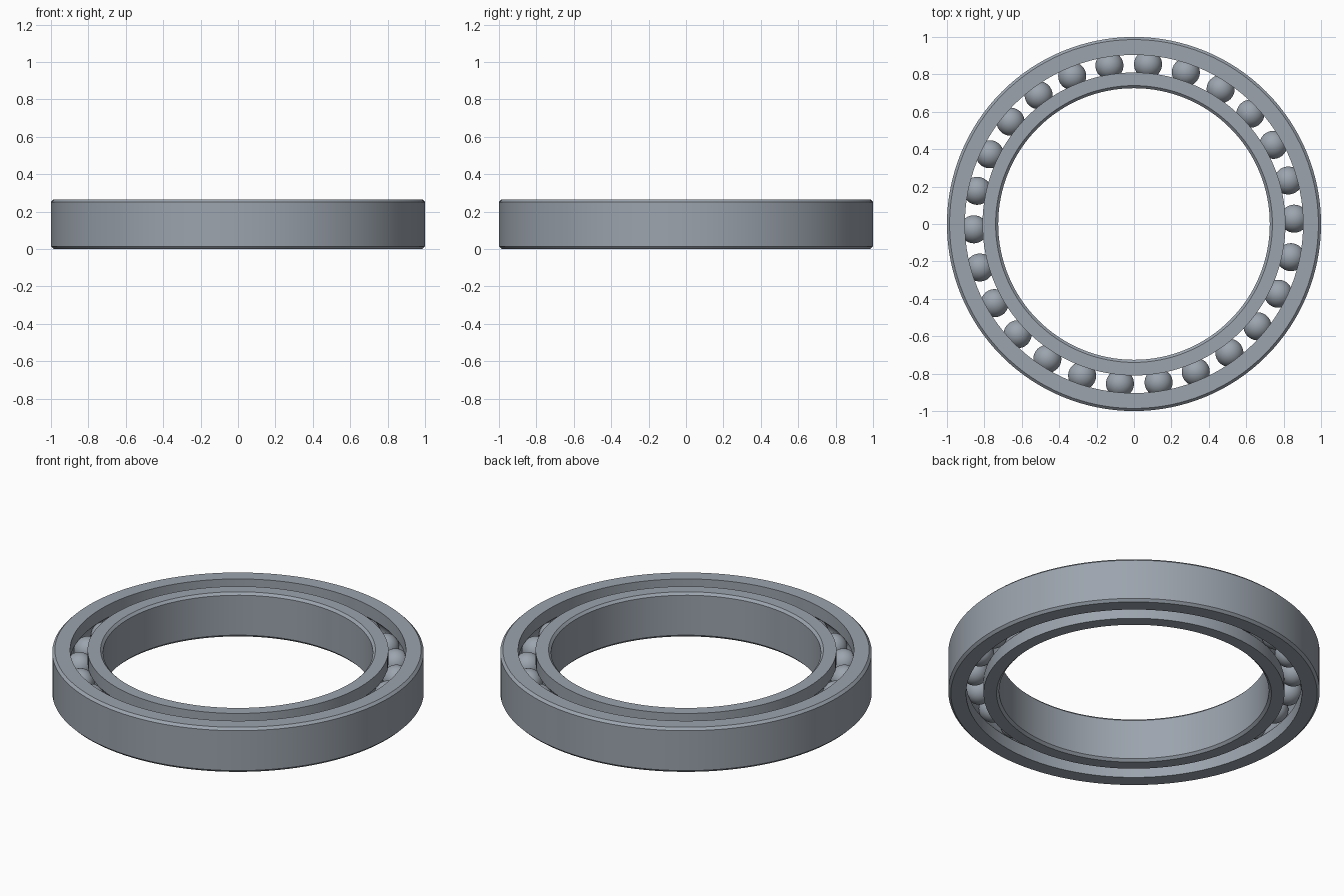
import bpy, bmesh, math
from mathutils import Matrix

HEIGHT = 0.265
MID = HEIGHT / 2
CHAMFER = 0.014
PITCH = 0.857          # radius of the circle of ball centres
BALL = 0.075
BALLS = 26
PHASE = math.radians(1.9)
SEGMENTS = 128

cube = bpy.data.objects.get("Cube")
if cube:
    bpy.data.objects.remove(cube, do_unlink=True)

steel = bpy.data.materials.new("steel_grey")
steel.use_nodes = True
colour = (0.33, 0.37, 0.42, 1)
steel.diffuse_color = colour
steel.node_tree.nodes["Principled BSDF"].inputs["Base Color"].default_value = colour


def finish(name, bm):
    """Turn a bmesh into a smooth-shaded steel object."""
    bmesh.ops.recalc_face_normals(bm, faces=bm.faces)
    mesh = bpy.data.meshes.new(name)
    bm.to_mesh(mesh)
    bm.free()
    mesh.materials.append(steel)
    obj = bpy.data.objects.new(name, mesh)
    bpy.context.collection.objects.link(obj)
    bpy.ops.object.select_all(action="DESELECT")
    obj.select_set(True)
    bpy.context.view_layer.objects.active = obj
    bpy.ops.object.shade_smooth_by_angle(angle=math.radians(30))
    return obj


def race_ring(name, plain_r, race_r):
    """Lathe a ring: chamfered plain wall, and a ball groove in the other wall."""
    side = 1 if plain_r > race_r else -1
    # plain wall with its two chamfers
    inset = plain_r - side * CHAMFER
    profile = [(inset, 0), (plain_r, CHAMFER),
               (plain_r, HEIGHT - CHAMFER), (inset, HEIGHT), (race_r, HEIGHT)]
    # circular groove around the ball centre, from top to bottom
    half = math.acos(abs(race_r - PITCH) / BALL)
    steps = 16
    for i in range(steps + 1):
        a = half - 2 * half * i / steps
        profile.append((PITCH + side * BALL * math.cos(a), MID + BALL * math.sin(a)))
    profile.append((race_r, 0))

    bm = bmesh.new()
    verts = [bm.verts.new((r, 0, z)) for r, z in profile]
    edges = [bm.edges.new((v, verts[i - 1])) for i, v in enumerate(verts)]
    bmesh.ops.spin(bm, geom=verts + edges, cent=(0, 0, 0), axis=(0, 0, 1),
                   angle=math.tau, steps=SEGMENTS, use_merge=True)
    bmesh.ops.remove_doubles(bm, verts=bm.verts, dist=0.0001)
    return finish(name, bm)


# Outer and inner rings
race_ring("outer_ring", 1.0, 0.904)
race_ring("inner_ring", 0.726, 0.81)

# Evenly spaced balls
for i in range(BALLS):
    turn = Matrix.Rotation(PHASE + math.tau * i / BALLS, 4, "Z")
    bm = bmesh.new()
    bmesh.ops.create_uvsphere(bm, u_segments=32, v_segments=20, radius=BALL,
                              matrix=turn @ Matrix.Translation((PITCH, 0, MID)))
    finish(f"ball_{i + 1}", bm)
